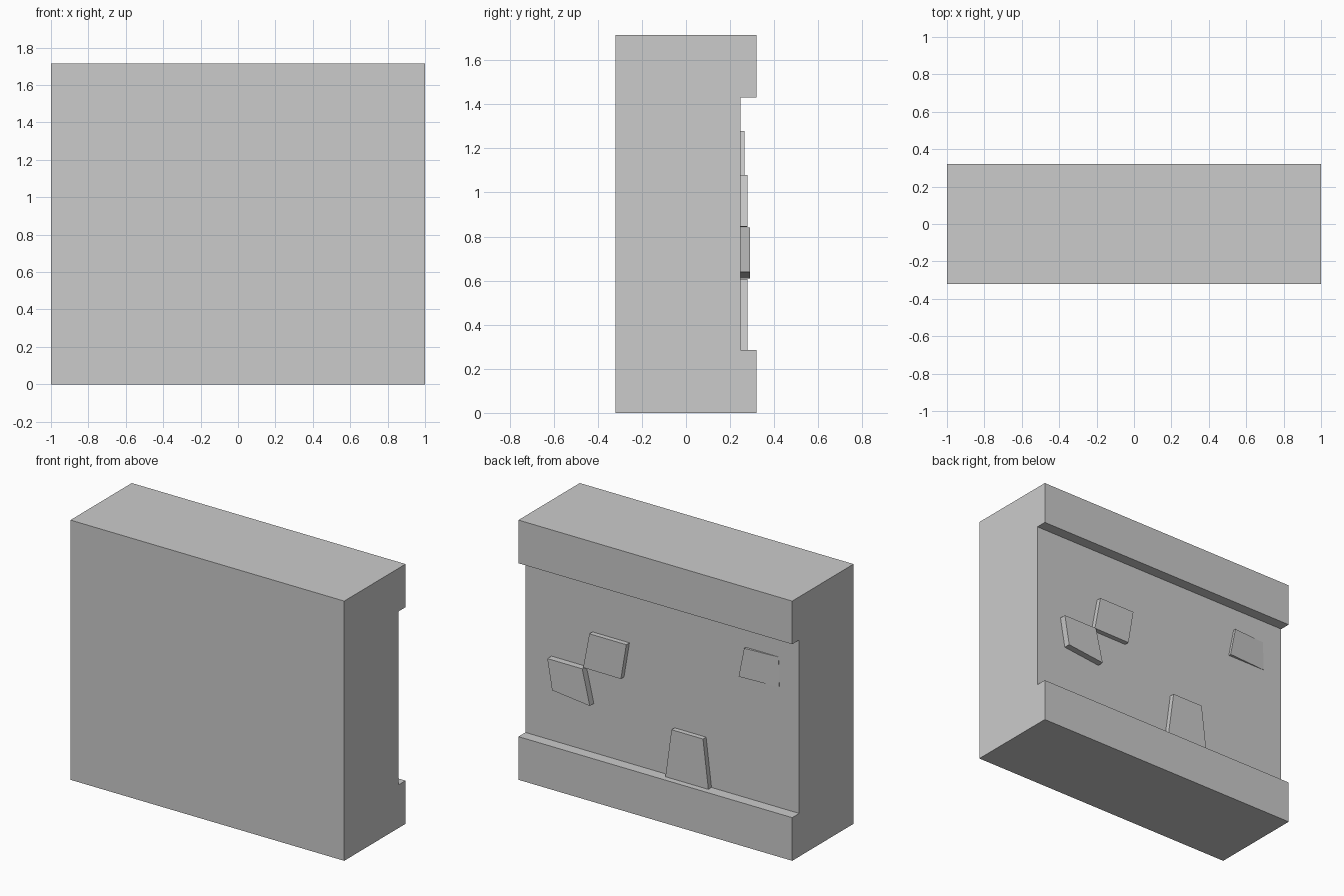
import bpy

if "Cube" in bpy.data.objects:
    bpy.data.objects.remove(bpy.data.objects["Cube"])

RECESS_Y = 0.247


def prism(name, base, top):
    """Solid between two matching outlines."""
    n = len(base)
    faces = [list(range(n))[::-1], list(range(n, 2 * n))]
    faces += [(i, (i + 1) % n, n + (i + 1) % n, n + i) for i in range(n)]
    mesh = bpy.data.meshes.new(name)
    mesh.from_pydata(base + top, [], faces)
    obj = bpy.data.objects.new(name, mesh)
    bpy.context.collection.objects.link(obj)
    return obj


# Wall block: side profile (y, z) with a shallow recess at the back
profile = [(-0.32, 0), (0.32, 0), (0.32, 0.285), (RECESS_Y, 0.285),
           (RECESS_Y, 1.43), (0.32, 1.43), (0.32, 1.715), (-0.32, 1.715)]
prism("wall_block", [(-1, y, z) for y, z in profile], [(1, y, z) for y, z in profile])


def raised_stone(name, corners, y_left, y_right):
    """Corners (x, z) from the +x top corner towards -x; the face may tilt."""
    depths = [y_left, y_right, y_right, y_left]
    prism(name,
          [(x, RECESS_Y - 0.04, z) for x, z in corners],
          [(x, y, z) for (x, z), y in zip(corners, depths)])


# Uneven stones standing out of the recessed face
raised_stone("upper_stone", [(0.51, 1.08), (0.24, 1.08), (0.28, 0.843), (0.555, 0.845)], 0.28, 0.28)
raised_stone("side_stone", [(0.81, 0.84), (0.555, 0.84), (0.50, 0.61), (0.775, 0.64)], 0.29, 0.29)
raised_stone("lower_stone", [(-0.09, 0.607), (-0.32, 0.607), (-0.36, 0.28), (-0.045, 0.28)], 0.28, 0.28)
raised_stone("tilted_stone", [(-0.61, 1.278), (-0.85, 1.278), (-0.855, 1.08), (-0.57, 1.08)], 0.265, 0.248)
